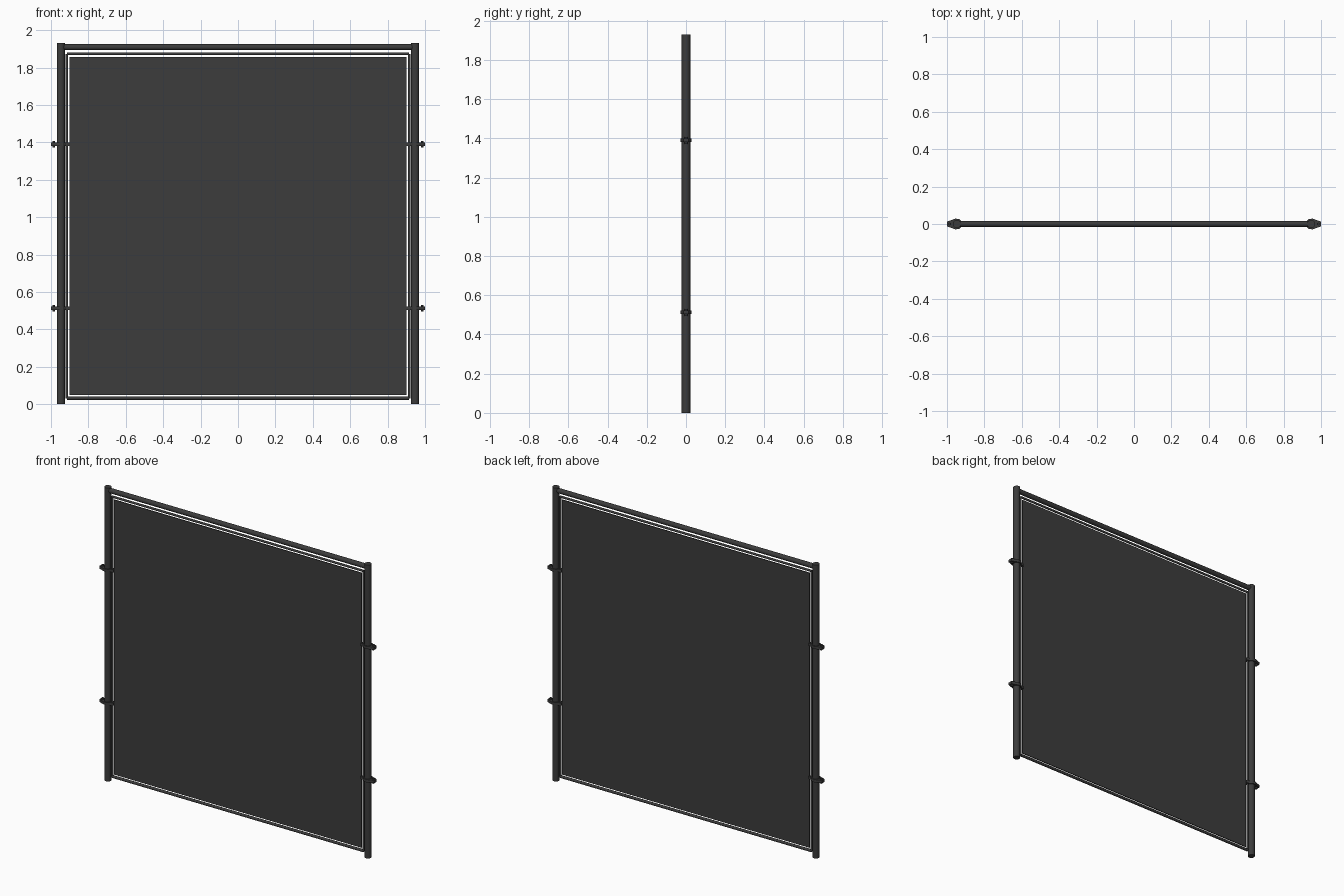
import bpy, bmesh, math
from mathutils import Vector

if "Cube" in bpy.data.objects:
    bpy.data.objects.remove(bpy.data.objects["Cube"])


def make_material(name, value):
    mat = bpy.data.materials.new(name)
    mat.use_nodes = True
    colour = (value, value, value, 1)
    mat.diffuse_color = colour
    mat.node_tree.nodes["Principled BSDF"].inputs["Base Color"].default_value = colour
    return mat


charcoal = make_material("charcoal metal", 0.045)


def finish(obj, name, smooth=True):
    obj.name = name
    obj.data.materials.append(charcoal)
    if smooth:
        bpy.ops.object.shade_smooth_by_angle(angle=math.radians(40))
    return obj


def tube(name, start, end, radius, sides=12):
    a, b = Vector(start), Vector(end)
    bpy.ops.mesh.primitive_cylinder_add(vertices=sides, radius=radius, depth=(b - a).length,
                                        location=(a + b) / 2)
    obj = bpy.context.object
    obj.rotation_euler = (b - a).to_track_quat('Z', 'Y').to_euler()
    return finish(obj, name)


def clamp_band(name, side, z, half_height):
    # Closed strap outline, wrapping the post and narrowing to the bolt end
    half = [(1.0, 0.013), (0.975, 0.021), (0.955, 0.029), (0.935, 0.026),
            (0.92, 0.014), (0.9, 0.011)]
    outline = half + [(x, -y) for x, y in reversed(half)]
    bm = bmesh.new()
    face = bm.faces.new([bm.verts.new((side * x, y, z - half_height)) for x, y in outline])
    grown = bmesh.ops.extrude_face_region(bm, geom=[face])["geom"]
    bmesh.ops.translate(bm, vec=(0, 0, 2 * half_height),
                        verts=[v for v in grown if isinstance(v, bmesh.types.BMVert)])
    bmesh.ops.recalc_face_normals(bm, faces=bm.faces)
    mesh = bpy.data.meshes.new(name)
    bm.to_mesh(mesh)
    bm.free()
    obj = bpy.data.objects.new(name, mesh)
    bpy.context.collection.objects.link(obj)
    finish(obj, name, smooth=False)


# Posts, inner frame uprights and clamps on both sides
for label, side in (("left", 1), ("right", -1)):
    x = side * 0.947
    tube(label + "_post", (x, 0, 0), (x, 0, 1.93), 0.022, 16)
    tube(label + "_frame_bar", (side * 0.915, 0, 0.03), (side * 0.915, 0, 1.873), 0.007)
    for level, z in (("lower", 0.513), ("upper", 1.39)):
        clamp_band(f"{label}_{level}_clamp", side, z, 0.009)
        tube(f"{label}_{level}_bolt", (side * 0.985, 0, z - 0.018),
             (side * 0.985, 0, z + 0.018), 0.008, 6)

# Top rail between the posts, and the inner frame crossbars
tube("top_rail", (-0.947, 0, 1.909), (0.947, 0, 1.909), 0.016)
tube("upper_frame_bar", (-0.915, 0, 1.873), (0.915, 0, 1.873), 0.007)
tube("lower_frame_bar", (-0.915, 0, 0.032), (0.915, 0, 0.032), 0.009)

# Infill panel
bpy.ops.mesh.primitive_cube_add(size=1, location=(0, 0, 0.953))
panel = bpy.context.object
panel.scale = (1.804, 0.006, 1.808)
finish(panel, "infill_panel", smooth=False)
